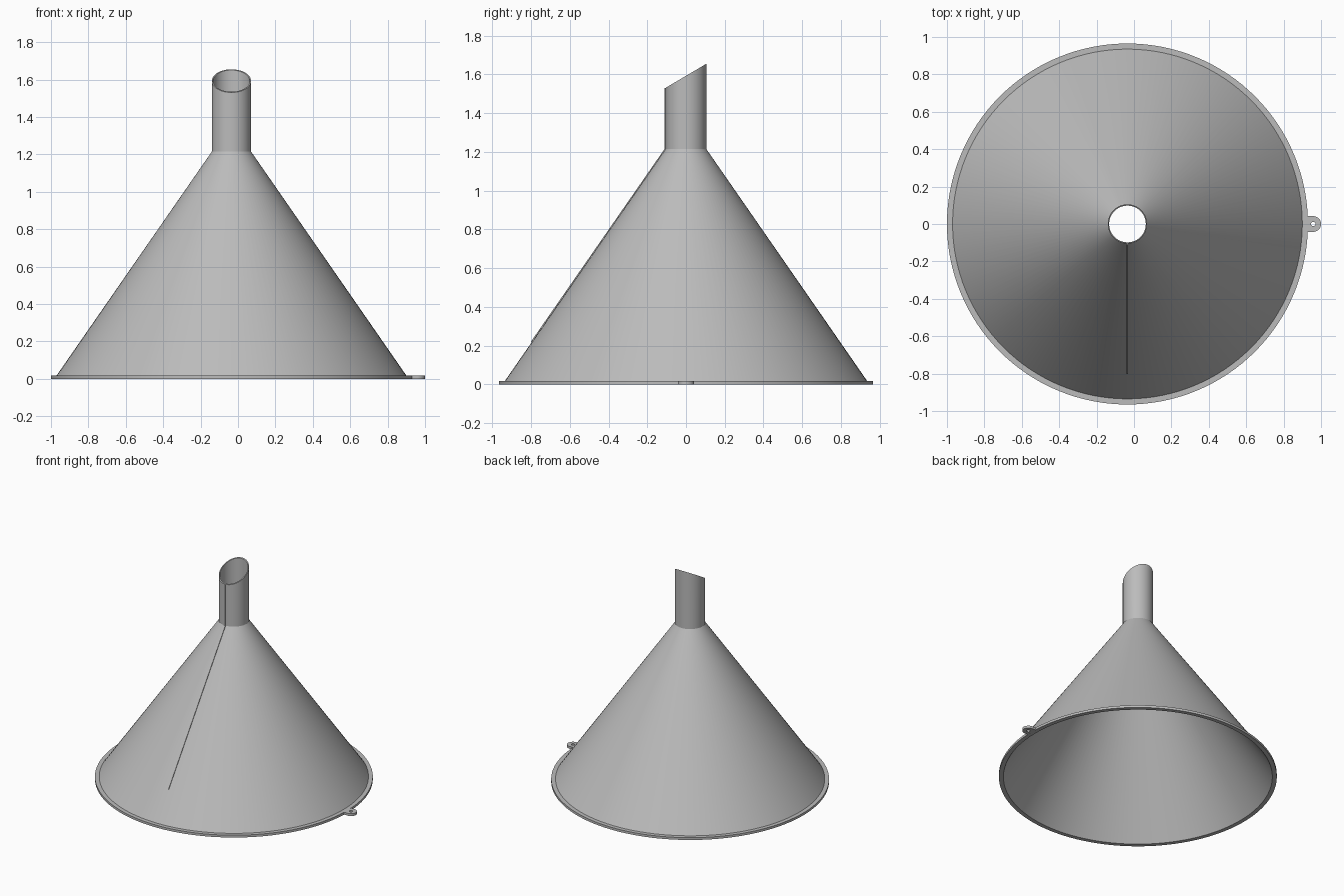
import bpy, bmesh, math

old = bpy.data.objects.get("Cube")
if old:
    bpy.data.objects.remove(old)

CX = -0.035                      # funnel axis
RIM, CONE, PIPE = 0.965, 0.935, 0.105
RIM_H, NECK_Z = 0.018, 1.215
SEGMENTS = 128

grey = bpy.data.materials.new("grey plastic")
grey.use_nodes = True
colour = (0.5, 0.5, 0.5, 1)
grey.diffuse_color = colour
grey.node_tree.nodes["Principled BSDF"].inputs["Base Color"].default_value = colour


def finish(name, bm):
    bmesh.ops.recalc_face_normals(bm, faces=bm.faces)
    mesh = bpy.data.meshes.new(name)
    bm.to_mesh(mesh)
    bm.free()
    mesh.materials.append(grey)
    obj = bpy.data.objects.new(name, mesh)
    bpy.context.collection.objects.link(obj)
    obj.location.x = CX
    bpy.ops.object.select_all(action='DESELECT')
    obj.select_set(True)
    bpy.context.view_layer.objects.active = obj
    bpy.ops.object.shade_smooth_by_angle(angle=math.radians(25))
    return obj


def bridge_loops(bm, loops):
    # join closed rings, the last one back to the first
    for a, b in zip(loops, loops[1:] + loops[:1]):
        for i in range(len(a)):
            j = (i + 1) % len(a)
            bm.faces.new((a[i], a[j], b[j], b[i]))


def slant(y):
    return 1.593 + 0.59 * y


# Funnel body: flange, thin cone and spout with a slanted mouth
profile = [(0.934, 0), (RIM, 0), (RIM, RIM_H), (CONE, RIM_H), (PIPE, NECK_Z),
           (PIPE, None), (PIPE - 0.007, None), (PIPE - 0.007, NECK_Z - 0.006)]
bm = bmesh.new()
rings = []
for r, z in profile:
    ring = []
    for i in range(SEGMENTS):
        a = math.tau * i / SEGMENTS
        x, y = r * math.cos(a), r * math.sin(a)
        ring.append(bm.verts.new((x, y, slant(y) if z is None else z)))
    rings.append(ring)
bridge_loops(bm, rings)
finish("funnel_body", bm)

# Hanging tab: rounded ear with a hole, its inner side following the flange
EAR_X, EAR_R, HOLE_R, N = 0.993, 0.042, 0.012, 64


def ear_reach(a):
    c, s = math.cos(a), math.sin(a)
    if c >= 0:
        return EAR_R
    to_rim = -EAR_X * c - math.sqrt((EAR_X * c) ** 2 - EAR_X ** 2 + RIM ** 2) \
        if (EAR_X * c) ** 2 > EAR_X ** 2 - RIM ** 2 else 1
    return min(EAR_R / max(abs(s), 0.001), to_rim)


bm = bmesh.new()
loops = []
for hole, z in ((False, 0), (False, RIM_H), (True, RIM_H), (True, 0)):
    loop = []
    for i in range(N):
        a = math.tau * i / N
        r = HOLE_R if hole else ear_reach(a)
        loop.append(bm.verts.new((EAR_X + r * math.cos(a), r * math.sin(a), z)))
    loops.append(loop)
bridge_loops(bm, loops)
finish("hanging_tab", bm)

# Thin vent rib running down the front of the spout and cone
RIB_Z, HALF_W, RAISE = 0.22, 0.004, 0.006
foot = CONE - (CONE - PIPE) * (RIB_Z - RIM_H) / (NECK_Z - RIM_H)
path = [(foot, RIB_Z), (PIPE, NECK_Z), (PIPE, slant(-PIPE))]
bm = bmesh.new()
sections = []
for r, z in path:
    sections.append([bm.verts.new((x, -(r + out), z)) for x, out in
                     ((-HALF_W, -0.003), (HALF_W, -0.003), (HALF_W, RAISE), (-HALF_W, RAISE))])
for a, b in zip(sections, sections[1:]):
    for i in range(4):
        j = (i + 1) % 4
        bm.faces.new((a[i], a[j], b[j], b[i]))
bm.faces.new(sections[0])
bm.faces.new(sections[-1])
finish("vent_rib", bm)
